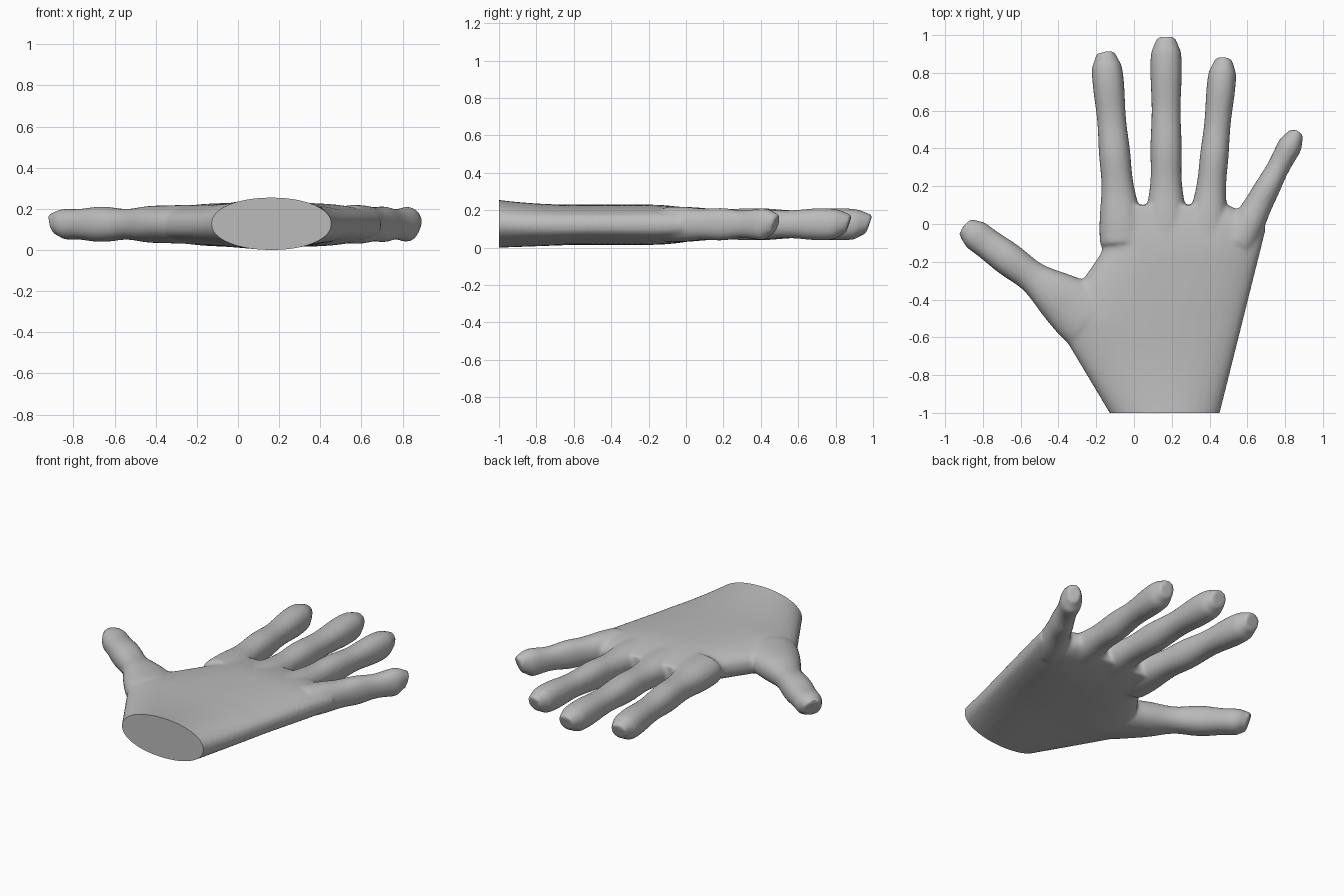
import bpy, bmesh, math
from mathutils import Vector

if "Cube" in bpy.data.objects:
    bpy.data.objects.remove(bpy.data.objects["Cube"], do_unlink=True)

skin = bpy.data.materials.new("plain grey")
skin.use_nodes = True
grey = (0.5, 0.5, 0.5, 1)
skin.diffuse_color = grey
skin.node_tree.nodes["Principled BSDF"].inputs["Base Color"].default_value = grey

SIDES = 32
hand = bmesh.new()


def add_ring(centre, forward, half_width, half_height, power, slant):
    """Make one rounded cross-section, optionally leaning forward at the top."""
    side = Vector((forward.y, -forward.x, 0))
    ring = []
    for i in range(SIDES):
        angle = math.tau * i / SIDES
        across, up = math.cos(angle), math.sin(angle)
        across = math.copysign(abs(across) ** (2 / power), across)
        rise = math.copysign(abs(up) ** (2 / power), up) * half_height
        place = centre + side * (across * half_width) + forward * (rise * slant)
        place.z += rise
        ring.append(hand.verts.new(place))
    return ring


def skin_rings(rings):
    """Join cross-sections into a closed tube."""
    for near, far in zip(rings, rings[1:]):
        for i in range(SIDES):
            j = (i + 1) % SIDES
            hand.faces.new((near[i], near[j], far[j], far[i]))
    hand.faces.new(reversed(rings[0]))
    hand.faces.new(rings[-1])


def fade(value):
    """Ease from one down to zero as the value goes from zero to one."""
    value = min(max(value, 0), 1)
    return 1 - value * value * (3 - 2 * value)


def build_digit(root, tip, half_width, flare, knuckle):
    """Taper from a flared root, swell at the knuckles, end in a slanted blunt tip."""
    root, tip = Vector((*root, 0.125)), Vector((*tip, 0.125))
    length = (tip - root).length
    forward = (tip - root).normalized()
    rings = []
    steps = 30
    for i in range(steps + 1):
        along = i / steps
        spread = fade(along * length / 0.42)
        swell = math.cos(math.tau * (along - knuckle) / 0.4) * (1 - spread)
        end = fade((1 - along) * length / 0.1)
        rounding = 1 - 0.35 * end ** 2
        width = half_width * (1 + flare * spread + 0.04 * swell) * rounding
        height = (0.08 + 0.015 * spread + 0.006 * swell) * rounding
        rings.append(add_ring(root.lerp(tip, along), forward, width, height, 2.2, 0.35 * end))
    skin_rings(rings)


def build_palm():
    """Widen from the wrist to the knuckles, thinning at the finger webs."""
    rings = []
    steps = 28
    for i in range(steps + 1):
        y = -1.04 + 1.14 * i / steps
        wrist = max(0, -0.6 - y) / 0.4
        web = max(0, y + 0.2) / 0.3
        left = max(-0.13 - 0.6 * (y + 1), -0.17 - 0.7 * max(0, -0.15 - y))
        right = min(0.455 + 0.25 * (y + 1), 0.7 - 2 * y)
        top = 0.23 + 0.025 * wrist ** 2 - 0.04 * web ** 2
        bottom = 0.015 * (1 - wrist) + 0.035 * web ** 2
        centre = Vector(((left + right) / 2, y, (top + bottom) / 2))
        rings.append(add_ring(centre, Vector((0, 1, 0)), (right - left) / 2,
                              (top - bottom) / 2, 2.7 - 0.6 * wrist, 0))
    skin_rings(rings)


build_palm()
# Index, middle, ring and little fingers, then the thumb
build_digit((-0.06, -0.1), (-0.15, 0.9), 0.08, 0.5, 0.45)
build_digit((0.17, -0.1), (0.17, 0.98), 0.08, 0.5, 0.45)
build_digit((0.38, -0.1), (0.475, 0.87), 0.073, 0.5, 0.45)
build_digit((0.55, -0.1), (0.86, 0.48), 0.062, 0.5, 0.5)
build_digit((-0.24, -0.5), (-0.89, -0.02), 0.085, 1, 0.65)

bmesh.ops.recalc_face_normals(hand, faces=hand.faces)
parts = bpy.data.meshes.new("hand_parts")
hand.to_mesh(parts)
hand.free()
obj = bpy.data.objects.new("hand", parts)
bpy.context.collection.objects.link(obj)

# Fuse the parts into one skin and relax the joints
fuse = obj.modifiers.new("fuse", "REMESH")
fuse.mode = "VOXEL"
fuse.voxel_size = 0.011
relax = obj.modifiers.new("relax", "SMOOTH")
relax.factor = 0.5
relax.iterations = 8
graph = bpy.context.evaluated_depsgraph_get()
fused = bpy.data.meshes.new_from_object(obj.evaluated_get(graph))
obj.modifiers.clear()

# Cut the wrist off flat
cut = bmesh.new()
cut.from_mesh(fused)
result = bmesh.ops.bisect_plane(cut, geom=cut.verts[:] + cut.edges[:] + cut.faces[:],
                                plane_co=(0, -1, 0), plane_no=(0, -1, 0), clear_outer=True)
rim = [e for e in result["geom_cut"] if isinstance(e, bmesh.types.BMEdge)]
bmesh.ops.holes_fill(cut, edges=rim, sides=0)
bmesh.ops.recalc_face_normals(cut, faces=cut.faces)
cut.to_mesh(fused)
cut.free()
obj.data = fused
bpy.data.meshes.remove(parts)
fused.name = "hand"
fused.materials.clear()
fused.materials.append(skin)

bpy.ops.object.select_all(action="DESELECT")
obj.select_set(True)
bpy.context.view_layer.objects.active = obj
bpy.ops.object.shade_smooth_by_angle(angle=math.radians(40))
